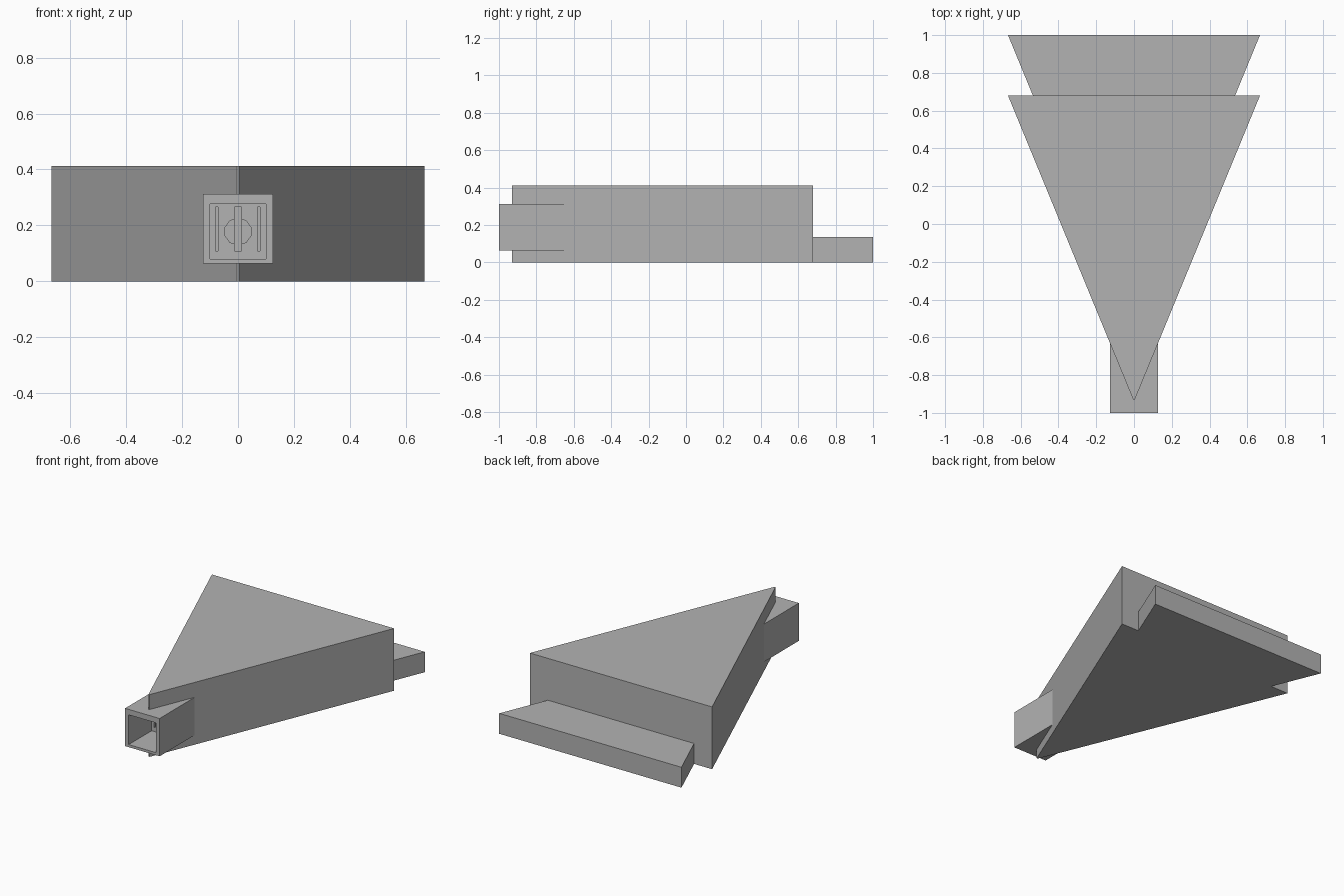
import bpy, bmesh, math

cube = bpy.data.objects.get("Cube")
if cube:
    bpy.data.objects.remove(cube, do_unlink=True)

grey = bpy.data.materials.new("mid_grey")
grey.use_nodes = True
COLOR = (0.45, 0.45, 0.45, 1)
grey.diffuse_color = COLOR
grey.node_tree.nodes["Principled BSDF"].inputs["Base Color"].default_value = COLOR


def prism(name, outline, z0, z1):
    """Extrude an XY outline from z0 up to z1."""
    bm = bmesh.new()
    base = bm.faces.new([bm.verts.new((x, y, z0)) for x, y in outline])
    up = bmesh.ops.extrude_face_region(bm, geom=[base])["geom"]
    for v in up:
        if isinstance(v, bmesh.types.BMVert):
            v.co.z = z1
    bmesh.ops.recalc_face_normals(bm, faces=bm.faces)
    mesh = bpy.data.meshes.new(name)
    bm.to_mesh(mesh)
    bm.free()
    mesh.materials.append(grey)
    obj = bpy.data.objects.new(name, mesh)
    bpy.context.collection.objects.link(obj)
    return obj


def box(name, x0, x1, y0, y1, z0, z1):
    return prism(name, [(x0, y0), (x1, y0), (x1, y1), (x0, y1)], z0, z1)


def cut(target, cutter):
    mod = target.modifiers.new(cutter.name, 'BOOLEAN')
    mod.operation = 'DIFFERENCE'
    mod.solver = 'EXACT'
    mod.object = cutter
    cutter.hide_render = True
    cutter.hide_set(True)


def wedge(name, back, height):
    """Triangular slab with a very slightly blunted nose."""
    nose = back - 1.61
    return prism(name, [(-0.667, back), (-0.004, nose), (0.004, nose), (0.667, back)], 0, height)


# Main wedge, and the low step sliding out behind it
body = wedge("main_wedge", 0.68, 0.412)
step = wedge("rear_step", 1.0, 0.135)

# Square nozzle with an open front
nozzle = box("nozzle", -0.126, 0.126, -1.0, -0.5, 0.063, 0.313)
cavity = box("nozzle_cavity_cutter", -0.1, 0.1, -1.1, -0.76, 0.08, 0.277)
for part in (body, step, nozzle):
    cut(part, cavity)

# Vertical slots in the back wall of the nozzle
for name, x, w in (("left", 0.074, 0.005), ("middle", 0, 0.013), ("right", -0.076, 0.005)):
    slot = box(name + "_slot_cutter", x - w, x + w, -0.78, -0.72, 0.108, 0.265)
    cut(nozzle, slot)
    cut(body, slot)

# Round boss on the back wall, split by the middle slot
bpy.ops.mesh.primitive_cylinder_add(vertices=10, radius=0.05, depth=0.02,
                                    location=(0, -0.76, 0.178), rotation=(math.pi / 2, 0, 0))
boss = bpy.context.object
boss.name = "round_boss"
boss.data.materials.append(grey)
gap = box("boss_gap_cutter", -0.013, 0.013, -0.8, -0.7, 0.1, 0.27)
cut(boss, gap)
